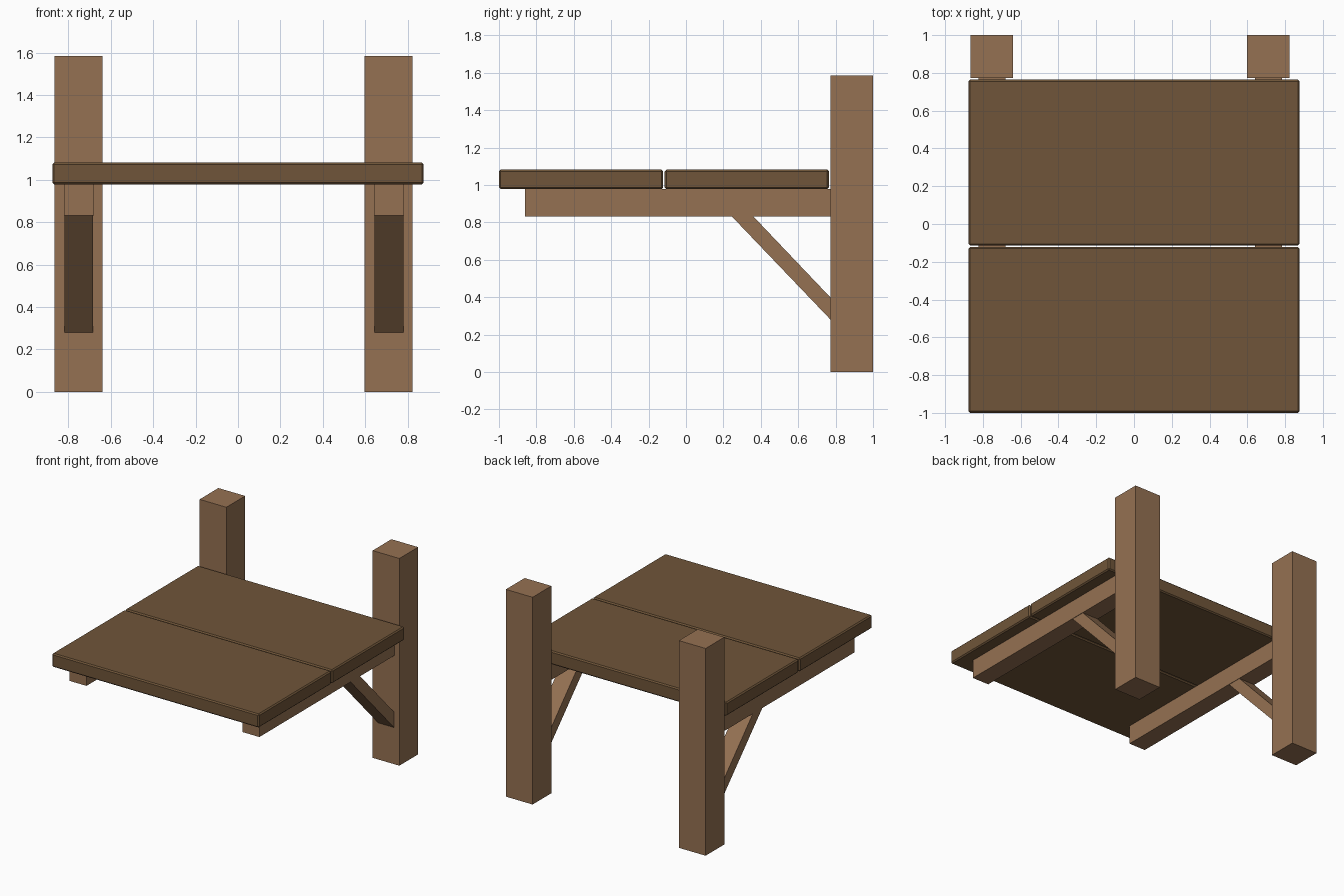
import bpy, bmesh

if "Cube" in bpy.data.objects:
    bpy.data.objects.remove(bpy.data.objects["Cube"])


def material(name, rgb):
    m = bpy.data.materials.new(name)
    m.diffuse_color = (*rgb, 1)
    m.use_nodes = True
    m.node_tree.nodes["Principled BSDF"].inputs["Base Color"].default_value = m.diffuse_color
    return m


light_wood = material("light brown wood", (0.30, 0.165, 0.085))
dark_wood = material("dark brown wood", (0.160, 0.091, 0.041))


def prism(name, x0, x1, profile, mat, bevel=0):
    """Extrude a (y, z) outline from x0 to x1."""
    bm = bmesh.new()
    face = bm.faces.new([bm.verts.new((x0, y, z)) for y, z in profile])
    ext = bmesh.ops.extrude_face_region(bm, geom=[face])
    for v in ext["geom"]:
        if isinstance(v, bmesh.types.BMVert):
            v.co.x = x1
    bmesh.ops.recalc_face_normals(bm, faces=bm.faces[:])
    if bevel:
        bmesh.ops.bevel(bm, geom=bm.edges[:], offset=bevel, segments=1, affect='EDGES')
    me = bpy.data.meshes.new(name)
    bm.to_mesh(me)
    bm.free()
    me.materials.append(mat)
    ob = bpy.data.objects.new(name, me)
    bpy.context.collection.objects.link(ob)
    return ob


def rect(y0, y1, z0, z1):
    return [(y0, z0), (y1, z0), (y1, z1), (y0, z1)]


# Posts, support beams and diagonal braces on each side
for side, post_x, beam_x in (("left", -0.753, -0.751), ("right", 0.711, 0.712)):
    prism(side + "_post", post_x - 0.113, post_x + 0.113,
          rect(0.773, 1.0, 0, 1.585), light_wood)
    prism(side + "_beam", beam_x - 0.071, beam_x + 0.071,
          rect(-0.86, 0.773, 0.832, 0.978), light_wood)
    prism(side + "_brace", beam_x - 0.068, beam_x + 0.068,
          [(0.773, 0.28), (0.773, 0.398), (0.36, 0.832), (0.245, 0.832)], light_wood)

# Two wide top planks with softened edges
for name, y0, y1 in (("front_plank", -1.0, -0.122), ("back_plank", -0.114, 0.764)):
    prism(name, -0.876, 0.876, rect(y0, y1, 0.978, 1.082), dark_wood, bevel=0.009)
